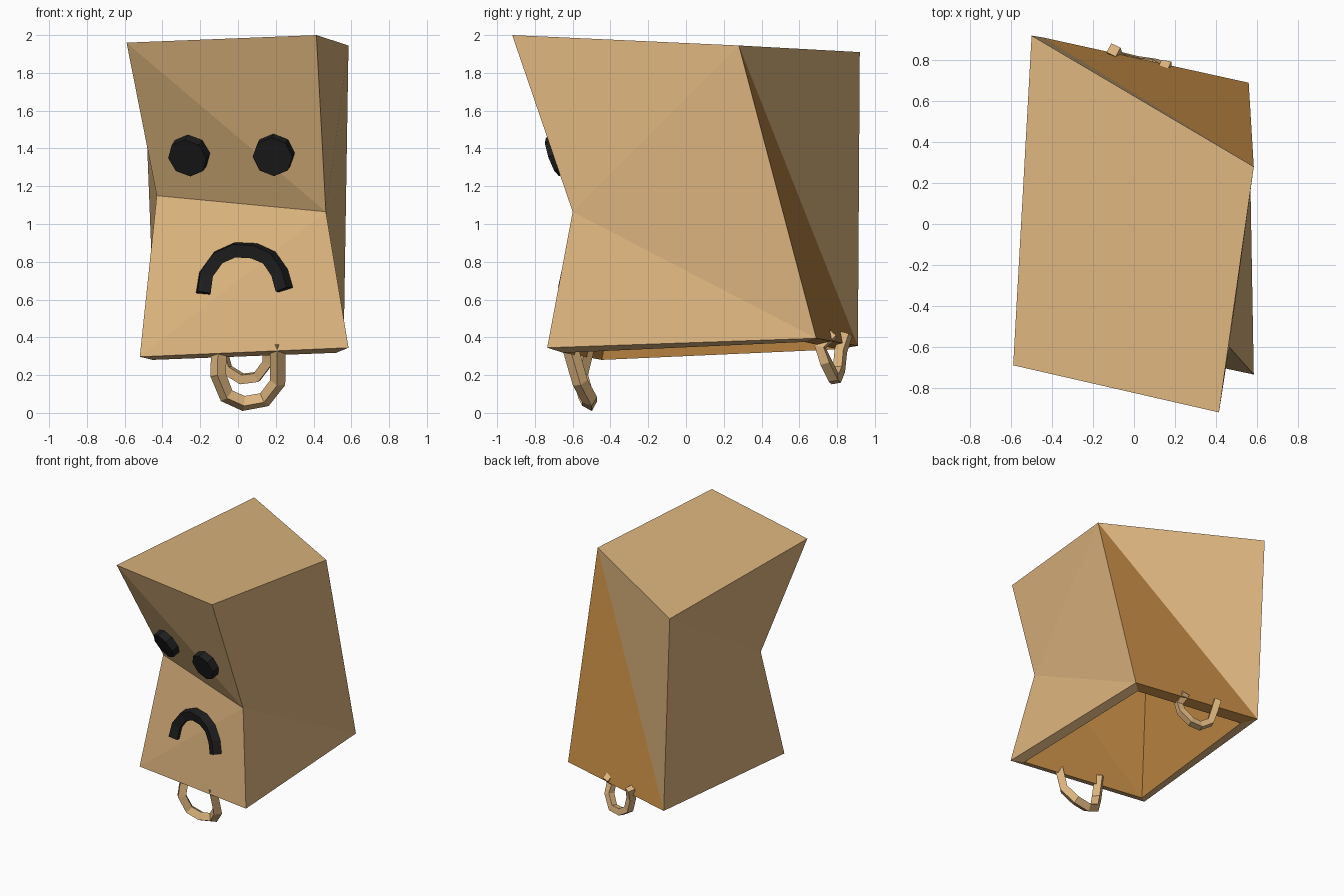
import bpy, bmesh
from mathutils import Vector
from mathutils.geometry import intersect_ray_tri, normal

cube = bpy.data.objects.get("Cube")
if cube:
    bpy.data.objects.remove(cube, do_unlink=True)


def material(name, rgb):
    m = bpy.data.materials.new(name)
    m.use_nodes = True
    color = (*rgb, 1)
    m.diffuse_color = color
    bsdf = m.node_tree.nodes["Principled BSDF"]
    bsdf.inputs["Base Color"].default_value = color
    bsdf.inputs["Roughness"].default_value = 0.9
    return m


tan = material("tan paper", (0.72, 0.46, 0.21))
orange = material("orange lining", (0.51, 0.24, 0.055))
black = material("black", (0.013, 0.013, 0.014))

# Bag corners: top, front crease and open bottom rim (l = -x, r = +x)
corners = {
    "top_fl": (-0.59, -0.69, 1.96), "top_fr": (0.415, -0.92, 2.0),
    "top_br": (0.585, 0.28, 1.945), "top_bl": (-0.5, 0.92, 1.91),
    "mid_l": (-0.43, -0.33, 1.15), "mid_r": (0.465, -0.6, 1.065),
    "low_fl": (-0.52, -0.5, 0.297), "low_fr": (0.585, -0.735, 0.345),
    "low_br": (0.56, 0.69, 0.395), "low_bl": (-0.44, 0.91, 0.355),
}
front = [
    "top_fl top_fr mid_r", "top_fl mid_r mid_l",
    "mid_l mid_r low_fl", "mid_r low_fr low_fl",
]
walls = [
    "top_fl top_fr top_br top_bl",
    "top_fr mid_r top_br", "top_br mid_r low_br", "mid_r low_fr low_br",
    "top_fl mid_l top_bl", "top_bl mid_l low_bl", "mid_l low_fl low_bl",
    "top_br top_bl low_bl",
]
folded_back = ["top_br low_bl low_br"]


def build_bag():
    bm = bmesh.new()
    verts = {k: bm.verts.new(v) for k, v in corners.items()}
    for names in front + walls + folded_back:
        face = bm.faces.new([verts[n] for n in names.split()])
        face.material_index = int(names in folded_back)
    bmesh.ops.recalc_face_normals(bm, faces=bm.faces)
    # Outward means the top face points up
    bm.faces.ensure_lookup_table()
    if bm.faces[len(front)].normal.z < 0:
        bmesh.ops.reverse_faces(bm, faces=bm.faces)
    mesh = bpy.data.meshes.new("paper_bag")
    bm.to_mesh(mesh)
    bm.free()
    bag = bpy.data.objects.new("paper_bag", mesh)
    bpy.context.collection.objects.link(bag)
    mesh.materials.append(tan)
    mesh.materials.append(orange)
    # Thick paper with a lining in the second colour
    solid = bag.modifiers.new("thickness", "SOLIDIFY")
    solid.thickness = 0.07
    solid.offset = -1
    solid.use_even_offset = True
    solid.material_offset = 1
    solid.material_offset_rim = 0


def on_front(x, z):
    """Point and outward normal of the front of the bag at x, z."""
    for names in front:
        tri = [Vector(corners[n]) for n in names.split()]
        hit = intersect_ray_tri(*tri, Vector((0, 1, 0)), Vector((x, -2, z)), True)
        if hit:
            n = normal(tri)
            return hit, (n if n.y < 0 else -n)


def eye(name, x, z):
    point, n = on_front(x, z)
    bpy.ops.mesh.primitive_cylinder_add(
        vertices=8, radius=0.108, depth=0.12, location=point,
        rotation=n.to_track_quat("Z", "Y").to_euler())
    ob = bpy.context.object
    ob.name = name
    ob.data.materials.append(black)


def tube(name, points, radius, mat):
    curve = bpy.data.curves.new(name, "CURVE")
    curve.dimensions = "3D"
    curve.bevel_depth = radius
    curve.bevel_resolution = 0
    curve.use_fill_caps = True
    spline = curve.splines.new("POLY")
    spline.points.add(len(points) - 1)
    for p, co in zip(spline.points, points):
        p.co = (*co, 1)
    spline.use_smooth = False
    curve.materials.append(mat)
    ob = bpy.data.objects.new(name, curve)
    bpy.context.collection.objects.link(ob)
    bpy.ops.object.select_all(action="DESELECT")
    ob.select_set(True)
    bpy.context.view_layer.objects.active = ob
    bpy.ops.object.convert(target="MESH")


build_bag()

# Face
eye("right_eye", -0.25, 1.375)
eye("left_eye", 0.195, 1.375)
frown = [(-0.18, 0.63), (-0.165, 0.73), (-0.1, 0.82), (-0.01, 0.86),
         (0.09, 0.855), (0.17, 0.82), (0.225, 0.74), (0.25, 0.65)]
mouth = []
for x, z in frown:
    point, n = on_front(x, z)
    mouth.append(point + n * 0.015)
tube("mouth", mouth, 0.05, black)

# Carrying handles hanging from the open rim
tube("front_handle", [
    (-0.1, -0.52, 0.37), (-0.105, -0.56, 0.2), (-0.06, -0.53, 0.09),
    (0.03, -0.51, 0.05), (0.14, -0.51, 0.07), (0.21, -0.56, 0.16),
    (0.21, -0.62, 0.37)], 0.042, tan)
tube("back_handle", [
    (-0.1, 0.85, 0.42), (-0.09, 0.82, 0.33), (-0.06, 0.81, 0.23),
    (0.02, 0.79, 0.18), (0.1, 0.78, 0.19), (0.16, 0.74, 0.27),
    (0.16, 0.71, 0.35), (0.15, 0.78, 0.42)], 0.036, tan)
